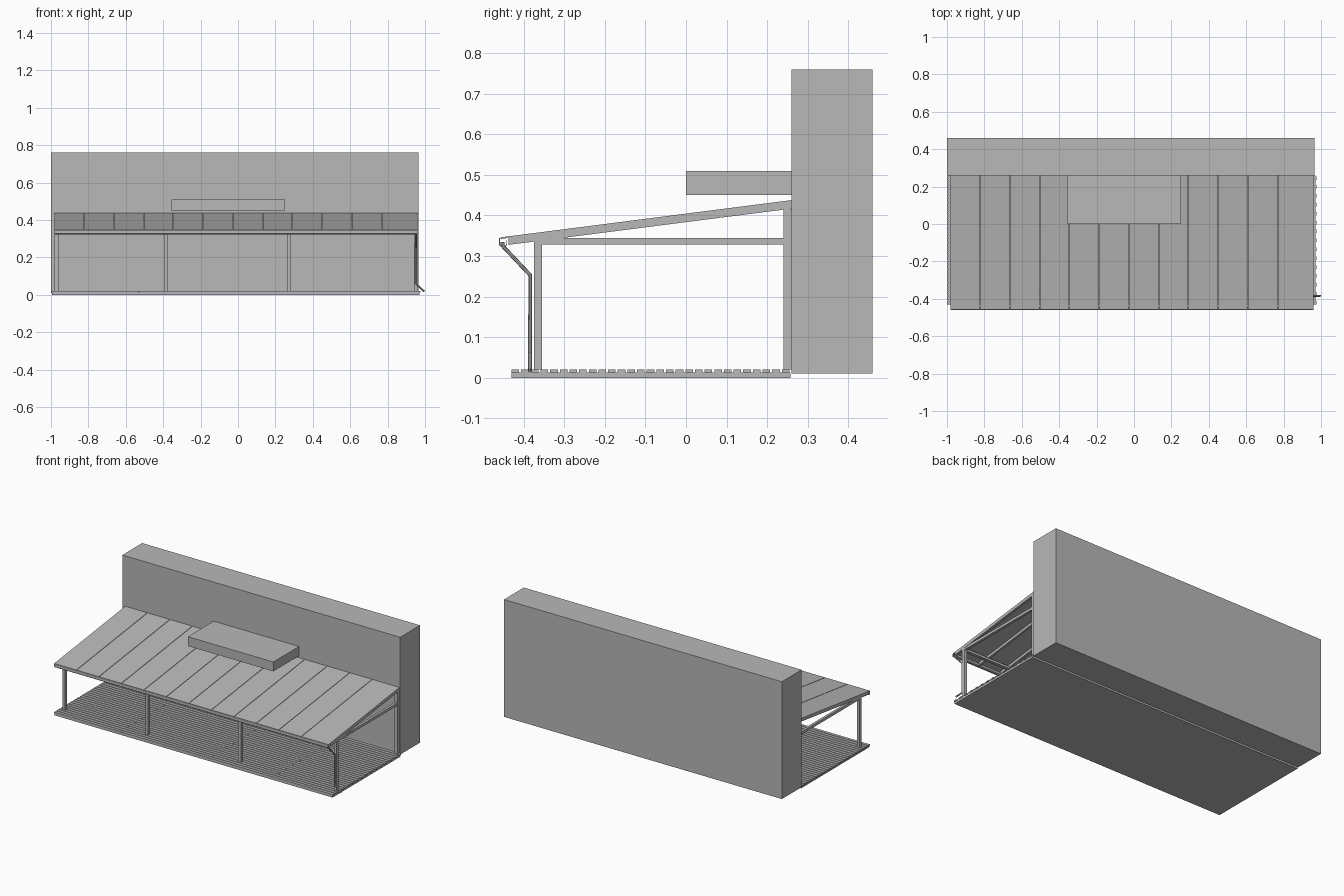
import bpy
import bmesh
from mathutils import Vector

cube = bpy.data.objects.get("Cube")
if cube:
    bpy.data.objects.remove(cube, do_unlink=True)

grey = bpy.data.materials.new("plain grey")
grey.use_nodes = True
COLOUR = (0.48, 0.48, 0.48, 1)
grey.diffuse_color = COLOUR
grey.node_tree.nodes["Principled BSDF"].inputs["Base Color"].default_value = COLOUR


def finish(name, bm):
    bmesh.ops.recalc_face_normals(bm, faces=bm.faces)
    mesh = bpy.data.meshes.new(name)
    bm.to_mesh(mesh)
    bm.free()
    mesh.materials.append(grey)
    obj = bpy.data.objects.new(name, mesh)
    bpy.context.collection.objects.link(obj)
    return obj


def prism(name, profile, x0, x1):
    """Extrude a (y, z) outline along x."""
    bm = bmesh.new()
    face = bm.faces.new([bm.verts.new((x0, y, z)) for y, z in profile])
    extruded = bmesh.ops.extrude_face_region(bm, geom=[face])["geom"]
    verts = [g for g in extruded if isinstance(g, bmesh.types.BMVert)]
    bmesh.ops.translate(bm, verts=verts, vec=Vector((x1 - x0, 0, 0)))
    return finish(name, bm)


def box(name, x0, x1, y0, y1, z0, z1):
    return prism(name, [(y0, z0), (y1, z0), (y1, z1), (y0, z1)], x0, x1)


def roof_z(y):
    """Height of the roof's upper surface."""
    return 0.347 + 0.128 * (y + 0.45)


def sloped(name, x0, x1, y0, y1, top, bottom):
    """Bar following the roof slope, between two depths below its surface."""
    prism(name, [(y0, roof_z(y0) - bottom), (y1, roof_z(y1) - bottom),
                 (y1, roof_z(y1) - top), (y0, roof_z(y0) - top)], x0, x1)


LEFT, RIGHT = -0.98, 0.96

# House wall and the balcony slab
box("house_wall", -1, 0.965, 0.26, 0.46, 0.01, 0.76)
box("balcony_slab", -0.355, 0.25, 0.0, 0.26, 0.45, 0.51)

# Deck: base with separate boards on top, butt joints staggered
box("deck_base", -0.995, 0.97, -0.43, 0.258, 0, 0.013)
BOARDS = 29
pitch = 0.69 / BOARDS
for i in range(BOARDS):
    y = -0.43 + i * pitch
    joint = (-0.53, 0.1, 0.55)[i % 3]
    end = 0.975 - 0.004 * (i % 2)
    box("deck_board_a", -1, joint - 0.001, y, y + pitch - 0.005, 0.013, 0.02)
    box("deck_board_b", joint + 0.001, end, y, y + pitch - 0.005, 0.013, 0.02)

# Posts and tie beams
for x in (-0.97, -0.383, 0.273, 0.95):
    box("front_post", x - 0.01, x + 0.01, -0.375, -0.355, 0.02, 0.34)
    box("back_post", x - 0.01, x + 0.01, 0.24, 0.26, 0.02, 0.416)
    box("tie_beam", x - 0.008, x + 0.008, -0.355, 0.24, 0.328, 0.345)

# Long beams carrying the rafters
box("front_beam", LEFT, RIGHT, -0.375, -0.355, 0.325, 0.34)
box("wall_plate", LEFT, RIGHT, 0.245, 0.26, 0.4, 0.416)

# Roof panels with thin seams, and rafters beneath
PANEL = 0.159
for i in range(12):
    x = LEFT + i * PANEL
    end = RIGHT if i == 11 else x + PANEL - 0.003
    sloped("roof_panel", x, end, -0.457, 0.262, 0, 0.004)
    sloped("rafter", x, x + 0.014, -0.438, 0.26, 0.004, 0.021)
sloped("rafter", RIGHT - 0.014, RIGHT, -0.438, 0.26, 0.004, 0.021)

# Open gutter along the eave
prism("gutter", [(-0.461, 0.345), (-0.461, 0.327), (-0.456, 0.323), (-0.445, 0.323),
                 (-0.441, 0.327), (-0.441, 0.34), (-0.443, 0.34), (-0.443, 0.328),
                 (-0.446, 0.325), (-0.455, 0.325), (-0.459, 0.328), (-0.459, 0.345)],
      LEFT, RIGHT)

# Downpipe with a spout turned outwards at the foot
curve = bpy.data.curves.new("downpipe", "CURVE")
curve.dimensions = "3D"
curve.bevel_depth = 0.005
curve.bevel_resolution = 2
curve.use_fill_caps = True
points = [(0.952, -0.452, 0.335), (0.952, -0.452, 0.325), (0.952, -0.384, 0.253),
          (0.952, -0.384, 0.06), (0.996, -0.384, 0.018)]
spline = curve.splines.new("POLY")
spline.points.add(len(points) - 1)
for p, co in zip(spline.points, points):
    p.co = (*co, 1)
curve.materials.append(grey)
pipe = bpy.data.objects.new("downpipe", curve)
bpy.context.collection.objects.link(pipe)
bpy.ops.object.select_all(action="DESELECT")
pipe.select_set(True)
bpy.context.view_layer.objects.active = pipe
bpy.ops.object.convert(target="MESH")
bpy.ops.object.shade_smooth_by_angle()
